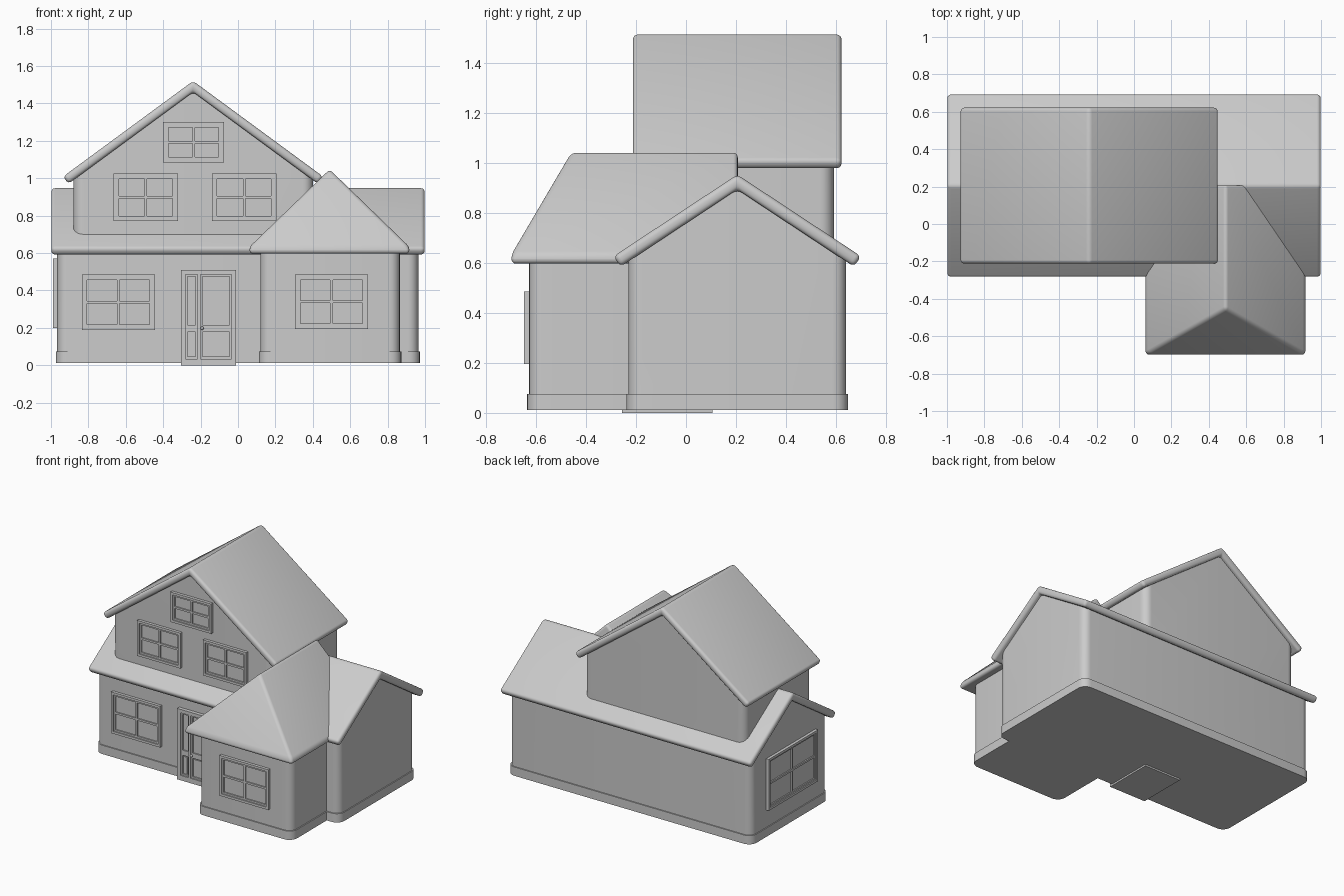
import bpy, bmesh, math
from mathutils import Matrix, Vector

if "Cube" in bpy.data.objects:
    bpy.data.objects.remove(bpy.data.objects["Cube"])


def finish(bm, name, bevel=0.0, smooth=True):
    bmesh.ops.recalc_face_normals(bm, faces=bm.faces)
    if bevel:
        edges = [e for e in bm.edges if e.calc_face_angle(0) > math.radians(20)]
        bmesh.ops.bevel(bm, geom=edges, offset=bevel, segments=4, profile=0.5,
                        affect='EDGES', clamp_overlap=True)
    me = bpy.data.meshes.new(name)
    bm.to_mesh(me)
    bm.free()
    if smooth:
        me.shade_smooth()
        me.set_sharp_from_angle(angle=math.radians(35))
    ob = bpy.data.objects.new(name, me)
    bpy.context.collection.objects.link(ob)
    return ob


def add_box(bm, lo, hi):
    lo, hi = Vector(lo), Vector(hi)
    m = Matrix.Translation((lo + hi) / 2) @ Matrix.Diagonal((*(hi - lo), 1))
    bmesh.ops.create_cube(bm, size=1, matrix=m)


def rounded_walls(name, x0, x1, y0, y1, z0, z1, r=0.055, ridge=None, slope=0.0):
    """Rounded-corner walls; ridge = 'x' or 'y' gives a gabled top along that axis."""
    pts = []
    for cx, cy, a in ((x1 - r, y1 - r, 0), (x0 + r, y1 - r, 90),
                      (x0 + r, y0 + r, 180), (x1 - r, y0 + r, 270)):
        for i in range(7):
            t = math.radians(a + 15 * i)
            pts.append((cx + r * math.cos(t), cy + r * math.sin(t)))
    xm, ym = (x0 + x1) / 2, (y0 + y1) / 2
    # midpoints of each side, so the gable can fold there
    pts = ([(x1, ym)] + pts[0:7] + [(xm, y1)] + pts[7:14] + [(x0, ym)]
           + pts[14:21] + [(xm, y0)] + pts[21:28])

    def top(x, y):
        d = {'x': abs(y - ym), 'y': abs(x - xm), None: 0}[ridge]
        return z1 - slope * d
    bm = bmesh.new()
    low = [bm.verts.new((x, y, z0)) for x, y in pts]
    up = [bm.verts.new((x, y, top(x, y))) for x, y in pts]
    n = len(pts)
    for i in range(n):
        j = (i + 1) % n
        bm.faces.new((low[i], low[j], up[j], up[i]))
    bm.faces.new(low[::-1])
    s = 8 if ridge == 'y' else 0
    ring = up[s:] + up[:s]
    bm.faces.new(ring[:17])
    bm.faces.new(ring[16:] + ring[:1])
    return finish(bm, name)


def gable_roof(name, centre, half, apex, slope, thick, a0, a1, axis):
    """Folded slab with rounded edges, running from a0 to a1 along the axis."""
    k = math.hypot(1, slope)
    nx, nz = thick * slope / k, thick / k
    tip = apex - slope * half
    prof = [(-half, tip), (0, apex), (half, tip), (half - nx, tip - nz),
            (0, apex - thick * k), (-half + nx, tip - nz)]
    bm = bmesh.new()
    rings = []
    for a in (a0, a1):
        rings.append([bm.verts.new((a, centre + p, z) if axis == 'x' else (centre + p, a, z))
                      for p, z in prof])
    for i in range(6):
        j = (i + 1) % 6
        bm.faces.new((rings[0][i], rings[0][j], rings[1][j], rings[1][i]))
    for q in rings:
        bm.faces.new((q[0], q[1], q[4], q[5]))
        bm.faces.new((q[1], q[2], q[3], q[4]))
    return finish(bm, name, 0.02)


def window(name, loc, w, h, turn=0):
    """Four-pane window facing -y, centred on loc (on the wall surface)."""
    bm = bmesh.new()
    a, b = w / 2, h / 2

    def ring(a, b, t, d):
        for s in (-1, 1):
            x = sorted((s * a, s * (a - t)))
            z = sorted((s * b, s * (b - t)))
            add_box(bm, (x[0], -d, -b), (x[1], 0.01, b))
            add_box(bm, (-a + t, -d, z[0]), (a - t, 0.01, z[1]))
    ring(a, b, 0.017, 0.021)
    ring(a - 0.017, b - 0.017, 0.012, 0.013)
    add_box(bm, (-0.007, -0.013, -b + 0.02), (0.007, 0.01, b - 0.02))
    add_box(bm, (-a + 0.02, -0.013, -0.007), (a - 0.02, 0.01, 0.007))
    add_box(bm, (-a + 0.01, -0.004, -b + 0.01), (a - 0.01, 0.01, b - 0.01))
    bm.transform(Matrix.Translation(loc) @ Matrix.Rotation(math.radians(turn), 4, 'Z'))
    return finish(bm, name, smooth=False)


# walls and plinths
rounded_walls("main_walls", -0.967, 0.965, -0.23, 0.64, 0.014, 0.915, ridge='x', slope=0.66)
rounded_walls("main_plinth", -0.974, 0.972, -0.238, 0.648, 0.012, 0.075, r=0.06)
rounded_walls("upper_walls", -0.88, 0.40, -0.178, 0.592, 0.55, 1.48, ridge='y', slope=0.735)
rounded_walls("wing_walls", 0.12, 0.865, -0.627, 0.1, 0.014, 0.62)
rounded_walls("wing_plinth", 0.112, 0.873, -0.635, 0.1, 0.012, 0.075, r=0.06)

# roofs
gable_roof("main_roof", 0.205, 0.495, 0.953, 0.66, 0.05, -0.998, 0.998, 'x')
gable_roof("upper_roof", -0.24, 0.695, 1.52, 0.735, 0.048, -0.212, 0.622, 'y')

# hipped wing roof
bm = bmesh.new()
bx, fy, by = (0.062, 0.916), -0.698, 0.207
lo, hi = [[bm.verts.new(p) for p in ((bx[0], fy, z), (bx[1], fy, z), (bx[1], by, z), (bx[0], by, z))]
          for z in (0.597, 0.634)]
rf, rb = bm.verts.new((0.49, -0.455, 1.047)), bm.verts.new((0.49, by, 1.047))
for i in range(4):
    j = (i + 1) % 4
    if i != 2:
        bm.faces.new((lo[i], lo[j], hi[j], hi[i]))
bm.faces.new((lo[2], lo[3], hi[3], rb, hi[2]))
bm.faces.new(lo[::-1])
bm.faces.new((hi[0], hi[1], rf))
bm.faces.new((hi[1], hi[2], rb, rf))
bm.faces.new((hi[3], hi[0], rf, rb))
finish(bm, "wing_roof", 0.018)

# windows
for name, loc, w, h, turn in (
        ("front_window", (-0.64, -0.23, 0.337), 0.39, 0.297, 0),
        ("wing_window", (0.50, -0.627, 0.34), 0.39, 0.29, 0),
        ("upper_left_window", (-0.4925, -0.178, 0.898), 0.345, 0.255, 0),
        ("upper_right_window", (0.0325, -0.178, 0.898), 0.345, 0.255, 0),
        ("attic_window", (-0.2375, -0.178, 1.193), 0.325, 0.215, 0),
        ("side_window", (-0.967, 0.19, 0.385), 0.56, 0.37, -90)):
    window(name, loc, w, h, turn)

# door frame, with rails standing in front of a recessed core
bm = bmesh.new()
F, R, B = -0.256, -0.247, 0.105
add_box(bm, (-0.30, -0.238, 0.0), (-0.015, B, 0.50))
add_box(bm, (-0.305, F, 0), (-0.28, B, 0.51))
add_box(bm, (-0.035, F, 0), (-0.01, B, 0.51))
add_box(bm, (-0.28, F, 0.485), (-0.035, B, 0.51))
add_box(bm, (-0.28, F, 0), (-0.035, B, 0.035))
finish(bm, "door_frame", smooth=False)

# door rails, stiles and raised lower panels
bm = bmesh.new()
add_box(bm, (-0.216, F, 0.035), (-0.2, -0.2, 0.485))
add_box(bm, (-0.28, R, 0.19), (-0.035, -0.2, 0.205))
for x0, x1 in ((-0.28, -0.216), (-0.2, -0.035)):
    for z0, z1 in ((0.035, 0.19), (0.205, 0.485)):
        add_box(bm, (x0, R, z0), (x0 + 0.011, -0.2, z1))
        add_box(bm, (x1 - 0.011, R, z0), (x1, -0.2, z1))
        add_box(bm, (x0, R, z1 - 0.011), (x1, -0.2, z1))
        add_box(bm, (x0, R, z0), (x1, -0.2, z0 + 0.011))
    add_box(bm, (x0 + 0.018, -0.245, 0.053), (x1 - 0.018, -0.2, 0.172))
finish(bm, "door_panels", smooth=False)

# door knob
bm = bmesh.new()
bmesh.ops.create_uvsphere(bm, u_segments=12, v_segments=8, radius=0.009,
                          matrix=Matrix.Translation((-0.192, -0.257, 0.198)))
finish(bm, "door_knob")
